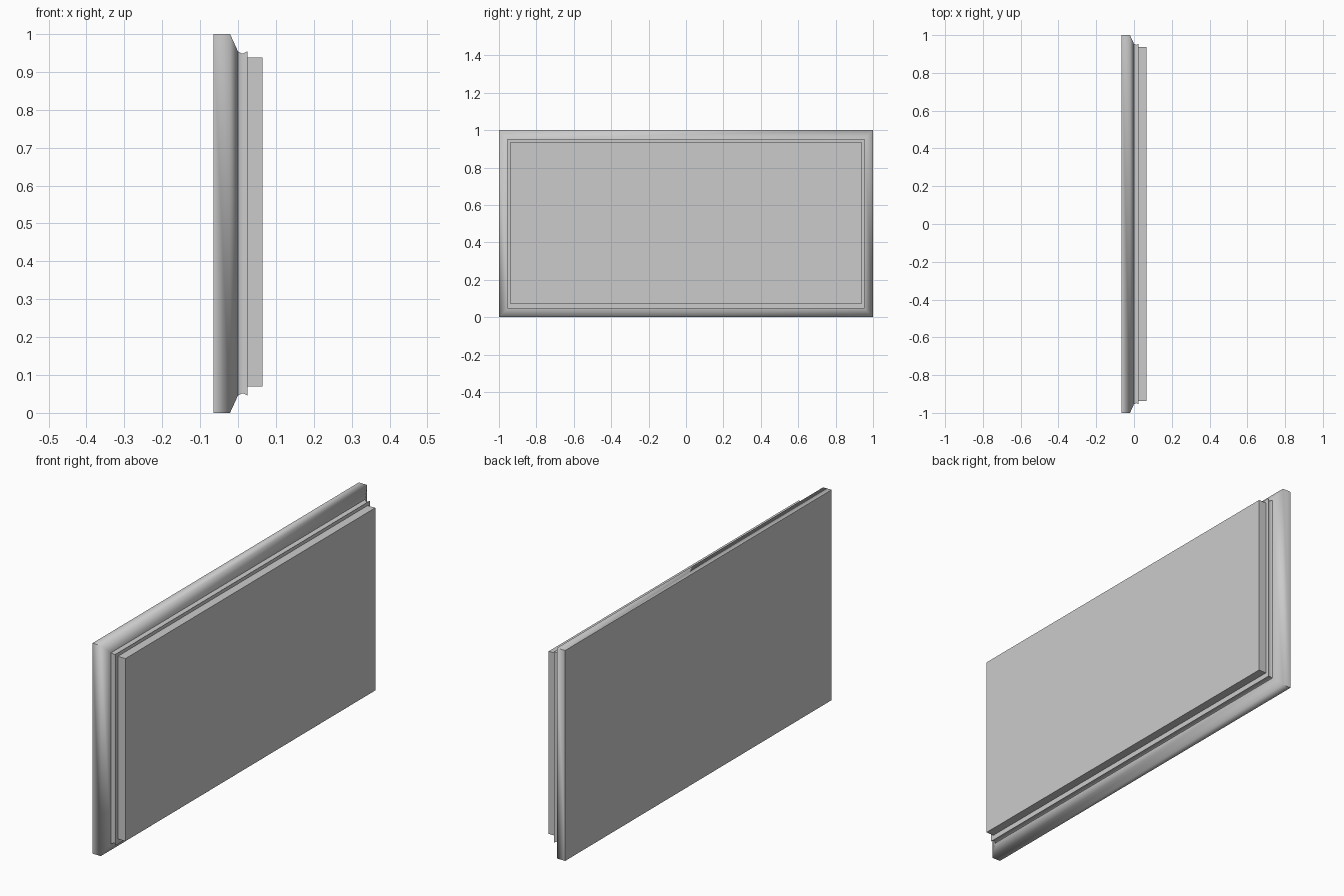
import bpy, bmesh
from math import radians

if "Cube" in bpy.data.objects:
    bpy.data.objects.remove(bpy.data.objects["Cube"])


def stepped_panel(name, profile, angle=30):
    """Loft rectangular loops along x; each loop is (x, half_width, z_bottom, z_top)."""
    bm = bmesh.new()
    loops = []
    for x, w, z0, z1 in profile:
        loops.append([bm.verts.new((x, y, z))
                      for y, z in ((-w, z0), (w, z0), (w, z1), (-w, z1))])
    for a, b in zip(loops, loops[1:]):
        for i in range(4):
            j = (i + 1) % 4
            bm.faces.new((a[i], a[j], b[j], b[i]))
    bm.faces.new(loops[0])
    bm.faces.new(loops[-1])
    bmesh.ops.recalc_face_normals(bm, faces=bm.faces)
    mesh = bpy.data.meshes.new(name)
    bm.to_mesh(mesh)
    bm.free()
    obj = bpy.data.objects.new(name, mesh)
    bpy.context.collection.objects.link(obj)
    bpy.ops.object.select_all(action='DESELECT')
    obj.select_set(True)
    bpy.context.view_layer.objects.active = obj
    bpy.ops.object.shade_smooth_by_angle(angle=radians(angle))
    return obj


def inset(x, d):
    return (x, 1 - d, d, 1 - d)


# Backing board with a softly shaded chamfer towards the front
stepped_panel("backing_board", [inset(-0.065, 0), inset(-0.021, 0), inset(0, 0.046)], 70)

# Narrow moulding with a shallow groove round its middle
stepped_panel("moulding", [inset(0, 0.046), inset(0.012, 0.052), inset(0.025, 0.046)], 60)

# Raised flat front panel, set slightly high
stepped_panel("front_panel", [(0.025, 0.938, 0.07, 0.938), (0.065, 0.938, 0.07, 0.938)])
